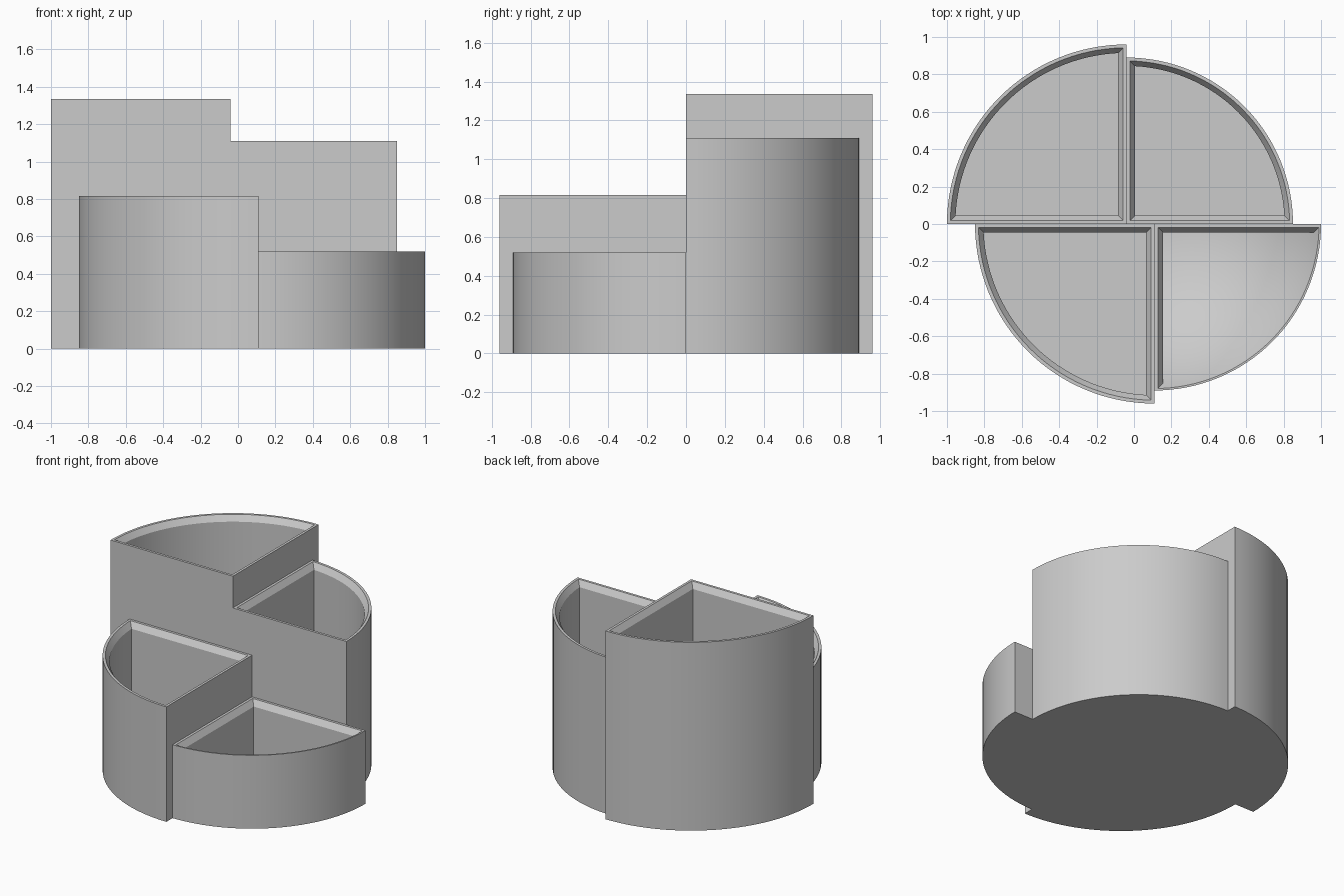
import bpy, bmesh
from math import sin, cos, asin, pi, radians, sqrt

if "Cube" in bpy.data.objects:
    bpy.data.objects.remove(bpy.data.objects["Cube"], do_unlink=True)

grey = bpy.data.materials.new("plain grey")
grey.use_nodes = True
color = (0.6, 0.6, 0.6, 1)
grey.diffuse_color = color
grey.node_tree.nodes["Principled BSDF"].inputs["Base Color"].default_value = color

LIP, WALL, BEVEL, FLOOR = 0.018, 0.045, 0.04, 0.04
STEPS = 32


def quarter_outline(radius, inset):
    """Quarter disc outline, moved inward by the inset on all three sides."""
    r = radius - inset
    start = asin(inset / r)
    span = pi / 2 - 2 * start
    arc = [start + span * i / STEPS for i in range(STEPS + 1)]
    return [(inset, inset)] + [(r * cos(a), r * sin(a)) for a in arc]


def quarter_solid(name, corner_x, sx, sy, radius, rings):
    """Closed solid skinned through (inset, height) rings."""
    bm = bmesh.new()
    loops = []
    for inset, z in rings:
        loops.append([bm.verts.new((corner_x + sx * x, sy * y, z))
                      for x, y in quarter_outline(radius, inset)])
    for low, high in zip(loops, loops[1:]):
        for i in range(len(low)):
            j = (i + 1) % len(low)
            bm.faces.new((low[i], low[j], high[j], high[i]))
    bm.faces.new(loops[0])
    bm.faces.new(loops[-1])
    bmesh.ops.recalc_face_normals(bm, faces=bm.faces)
    mesh = bpy.data.meshes.new(name)
    bm.to_mesh(mesh)
    bm.free()
    mesh.materials.append(grey)
    obj = bpy.data.objects.new(name, mesh)
    bpy.context.collection.objects.link(obj)
    return obj


def activate(obj):
    bpy.ops.object.select_all(action='DESELECT')
    obj.select_set(True)
    bpy.context.view_layer.objects.active = obj


def cut(obj, tool, operation):
    mod = obj.modifiers.new("cut", 'BOOLEAN')
    mod.operation, mod.object, mod.solver = operation, tool, 'EXACT'
    activate(obj)
    bpy.ops.object.modifier_apply(modifier=mod.name)
    bpy.data.objects.remove(tool, do_unlink=True)


def smooth(obj):
    activate(obj)
    bpy.ops.object.shade_smooth_by_angle(angle=radians(20))


# Three deep compartments with bevelled rims
for name, cx, sx, sy, radius, top in (
        ("tall_back_compartment", -0.04, -1, 1, 0.96, 1.335),
        ("back_compartment", -0.04, 1, 1, 0.89, 1.11),
        ("front_compartment", 0.11, -1, -1, 0.96, 0.815)):
    smooth(quarter_solid(name, cx, sx, sy, radius, [
        (0, 0), (0, top), (LIP, top), (WALL, top - BEVEL), (WALL, FLOOR)]))

# Low compartment with a rounded scoop floor
cx, radius, top = 0.11, 0.89, 0.52
tray = quarter_solid("scoop_compartment", cx, 1, -1, radius, [(0, 0), (0, top)])
pocket = quarter_solid("pocket_cutter", cx, 1, -1, radius + 0.2, [
    (WALL, 0.01), (WALL, top - BEVEL), (LIP, top), (LIP, top + 0.1)])
rim, depth = radius - 0.01, top - FLOOR
ball_radius = (rim ** 2 + depth ** 2) / (2 * depth)
bpy.ops.mesh.primitive_uv_sphere_add(segments=128, ring_count=64, radius=ball_radius,
                                     location=(cx, 0, FLOOR + ball_radius))
ball = bpy.context.object
ball.data.materials.append(grey)
cut(pocket, ball, 'INTERSECT')
cut(tray, pocket, 'DIFFERENCE')
smooth(tray)
